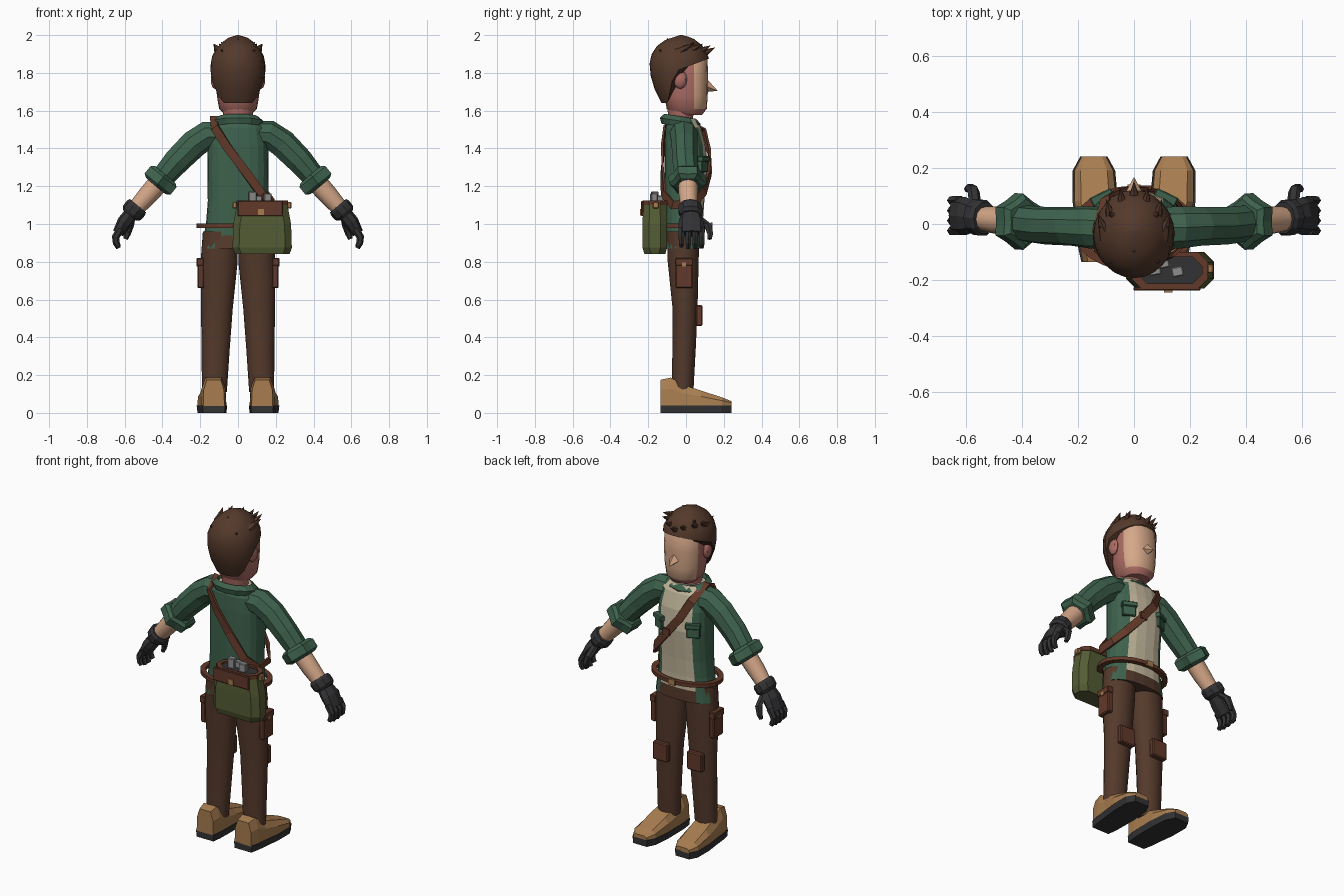
import bpy, bmesh, math
from mathutils import Vector, Matrix

if "Cube" in bpy.data.objects:
    bpy.data.objects.remove(bpy.data.objects["Cube"])


def material(name, rgb):
    lin = [((c / 255 + 0.055) / 1.055) ** 2.4 for c in rgb] + [1]
    m = bpy.data.materials.new(name)
    m.use_nodes = True
    m.diffuse_color = lin
    node = m.node_tree.nodes["Principled BSDF"]
    node.inputs["Base Color"].default_value = lin
    node.inputs["Roughness"].default_value = 0.8
    return m


GREEN = material("jacket green", (62, 98, 77))
BROWN = material("dark brown", (84, 57, 43))
LEATHER = material("leather brown", (98, 57, 41))
OLIVE = material("bag olive", (84, 92, 52))
TAN = material("shoe tan", (168, 125, 80))
BLACK = material("charcoal", (50, 50, 52))
SKIN = material("light skin", (214, 168, 137))
RUDDY = material("ruddy skin", (172, 108, 100))
SHIRT = material("shirt beige", (198, 186, 158))
GREY = material("tool grey", (140, 142, 140))


def finish(name, bm, mats, smooth=False, rule=None):
    """Turn a bmesh into an object; rule gives a material index from a face centre."""
    bmesh.ops.recalc_face_normals(bm, faces=bm.faces)
    if rule:
        for f in bm.faces:
            f.material_index = rule(f.calc_center_median())
    me = bpy.data.meshes.new(name)
    bm.to_mesh(me)
    bm.free()
    ob = bpy.data.objects.new(name, me)
    bpy.context.collection.objects.link(ob)
    for m in mats:
        me.materials.append(m)
    if smooth:
        bpy.ops.object.select_all(action='DESELECT')
        ob.select_set(True)
        bpy.context.view_layer.objects.active = ob
        bpy.ops.object.shade_smooth_by_angle(angle=math.radians(40))
    return ob


def skin(name, rings, mats, closed=False, **kw):
    """Bridge rings of points, capping the ends unless closed into a loop."""
    bm = bmesh.new()
    vs = [[bm.verts.new(p) for p in r] for r in rings]
    n = len(vs[0])
    pairs = list(zip(vs, vs[1:])) + ([(vs[-1], vs[0])] if closed else [])
    for a, b in pairs:
        for i in range(n):
            j = (i + 1) % n
            bm.faces.new((a[i], a[j], b[j], b[i]))
    if not closed:
        bm.faces.new(vs[0])
        bm.faces.new(vs[-1])
    return finish(name, bm, mats, **kw)


def oval(c, u, v, ru, rv, sides, power=2.0, jag=0.0):
    pts = []
    for i in range(sides):
        a = math.tau * i / sides
        k = 1 + jag * (1 if i % 2 else -1)
        cu, cv = [math.copysign(abs(t) ** (2 / power), t) for t in (math.cos(a), math.sin(a))]
        pts.append(Vector(c) + k * (u * ru * cu + v * rv * cv))
    return pts


X, Y, Z = Vector((1, 0, 0)), Vector((0, 1, 0)), Vector((0, 0, 1))


def stack(name, rows, mats, sides, power=2.0, **kw):
    """Horizontal ovals; each row is x, y, z, half width, half depth."""
    return skin(name, [oval(r[:3], X, Y, r[3], r[4], sides, power) for r in rows], mats, **kw)


def limb(name, s, rows, mats, sides, jag=0.0, **kw):
    """Ovals square to a path, mirrored by s; row is x, y, z, thickness, depth."""
    ps = [Vector((s * r[0], r[1], r[2])) for r in rows]
    rings = []
    for i, r in enumerate(rows):
        t = ps[min(i + 1, len(ps) - 1)] - ps[max(i - 1, 0)]
        rings.append(oval(ps[i], t.cross(Y).normalized(), Y, r[3], r[4], sides, 2, jag))
    return skin(name, rings, mats, **kw)


def box(name, c, size, mat, bevel=0.0, turn=0.0):
    bm = bmesh.new()
    m = Matrix.Translation(c) @ Matrix.Rotation(turn, 4, 'Z') @ Matrix.Diagonal((*size, 1))
    bmesh.ops.create_cube(bm, size=1, matrix=m)
    if bevel:
        bmesh.ops.bevel(bm, geom=bm.edges[:], offset=bevel, segments=1, affect='EDGES')
    return finish(name, bm, [mat])


def spike(name, base, tip, r, mat, sides=6):
    base, d = Vector(base), Vector(tip) - Vector(base)
    bm = bmesh.new()
    m = Matrix.Translation(base + d / 2) @ d.to_track_quat('Z', 'Y').to_matrix().to_4x4()
    bmesh.ops.create_cone(bm, cap_ends=True, segments=sides, radius1=r, radius2=0,
                          depth=d.length, matrix=m)
    return finish(name, bm, [mat])


# Torso: jacket with open shirt front, trousers showing under the split hem
def torso_rule(c):
    if c.z < 0.94:
        return 2 if abs(c.x) < 0.1 else 0
    return 1 if c.z > 1.55 or (c.y > 0.03 and abs(c.x) < 0.1) else 0


stack("jacket", [(0, -.012, .87, .19, .105), (0, -.01, .94, .18, .1), (0, -.01, 1.02, .168, .1),
                 (0, -.008, 1.12, .16, .105), (0, 0, 1.3, .162, .115), (0, -.005, 1.42, .16, .11),
                 (0, -.015, 1.51, .145, .095), (0, -.02, 1.555, .1, .075)],
      [GREEN, SHIRT, BROWN], 20, 2.5, rule=torso_rule)

# Collar: sloping flared band
rim = [(.125, .1, 1.515), (.135, .108, 1.545), (.105, .085, 1.57), (.09, .075, 1.53)]
rings = [oval((0, -.03, z), X, Y, rx, ry, 12) for rx, ry, z in rim]
for ring in rings:
    for p in ring:
        p.z -= 0.16 * (p.y + 0.03)
skin("collar", rings, [GREEN], closed=True)

# Neck and head
stack("neck", [(0, -.025, 1.5, .07, .06), (0, -.03, 1.64, .085, .075)], [RUDDY], 14, smooth=True)
stack("head", [(0, .01, 1.578, .07, .075), (0, .004, 1.61, .1, .106), (0, 0, 1.68, .112, .115),
               (0, 0, 1.78, .118, .117), (0, 0, 1.87, .112, .114), (0, 0, 1.93, .08, .08)],
      [RUDDY, SKIN], 20, 2.3, smooth=True,
      rule=lambda c: 1 if c.y > .035 and c.z > 1.6 else 0)
spike("nose", (0, .09, 1.735), (0, .168, 1.705), .042, SKIN, 4)

# Hair cap whose lower rim climbs from the nape to the brow
PROFILE = [(1.64, -.03, .105, .1), (1.72, -.035, .136, .135), (1.8, -.038, .147, .153),
           (1.88, -.036, .142, .158), (1.94, -.032, .108, .125), (1.985, -.03, .055, .065),
           (2.0, -.025, .006, .006)]


def profile_at(z):
    for a, b in zip(PROFILE, PROFILE[1:]):
        if z <= b[0] + 1e-6:
            t = (z - a[0]) / (b[0] - a[0])
            return [p + (q - p) * t for p, q in zip(a, b)]
    return PROFILE[-1]


def hair_ring(k, sides=24):
    pts = []
    for i in range(sides):
        a = math.tau * i / sides
        s = math.sin(a)
        low = 1.64 if s < -.6 else 1.64 + (s + .6) * .34 if s < -.1 else 1.81 + (s + .1) * .06
        z, cy, rx, ry = profile_at(low + (2.0 - low) * k)
        pts.append(Vector((rx * math.cos(a), cy + ry * s, z)))
    return pts


skin("hair", [hair_ring(k) for k in (0, .2, .4, .58, .72, .84, .93, 1)], [BROWN], smooth=True)

# Hair spikes: fringe tufts, then small tufts scattered on the crown
for x, y, z in [(0, .155, 1.935), (.05, .13, 1.945), (.1, .09, 1.955), (.13, .04, 1.955)]:
    for s in ((1, -1) if x else (1,)):
        spike("fringe_spike", (s * x * .75, y - .085, z - .045), (s * x, y, z), .03, BROWN)
for x, y, z in [(.09, .04, 1.965), (.125, -.01, 1.945), (.09, -.14, 1.925), (0, -.1, 1.985)]:
    for s in ((1, -1) if x else (1,)):
        spike("crown_spike", (s * x * .75, y * .8 - .006, z - .03), (s * x, y, z), .02, BROWN)

# Paired parts; the figure faces +y, so its own left lies at -x
for s, side in ((-1, "left"), (1, "right")):
    bm = bmesh.new()
    bmesh.ops.create_uvsphere(bm, u_segments=8, v_segments=6, radius=1,
                              matrix=Matrix.Translation((s * .122, -.03, 1.765))
                              @ Matrix.Diagonal((.022, .036, .05, 1)))
    finish("ear_" + side, bm, [RUDDY], smooth=True)

    # Sleeve, rolled cuff and forearm
    limb("sleeve_" + side, s, [(.07, -.015, 1.475, .07, .075), (.165, -.012, 1.472, .077, .076),
                               (.235, -.008, 1.425, .077, .07), (.325, -.006, 1.335, .072, .068),
                               (.42, .005, 1.225, .06, .065)], [GREEN], 9)
    limb("cuff_" + side, s, [(.385, .008, 1.262, .075, .075), (.395, .008, 1.25, .094, .092),
                             (.425, .01, 1.212, .094, .092), (.435, .01, 1.2, .07, .07)],
         [GREEN], 12, jag=.09)
    limb("forearm_" + side, s, [(.4, .01, 1.24, .056, .054), (.48, .012, 1.15, .052, .05),
                                (.56, .02, 1.06, .042, .042)], [SKIN], 12, smooth=True)

    # Glove with four fingers and a thumb
    limb("glove_cuff_" + side, s, [(.53, .022, 1.097, .055, .058), (.54, .022, 1.085, .062, .066),
                                   (.562, .025, 1.058, .06, .066), (.572, .025, 1.045, .045, .055)],
         [BLACK], 10)
    limb("palm_" + side, s, [(.56, .025, 1.06, .038, .05), (.6, .028, 1.01, .04, .068),
                             (.635, .03, .95, .03, .068)], [BLACK], 8)
    for i in range(4):
        y, drop = -.024 + .036 * i, (.01, 0, 0, .008)[i]
        limb("finger_" + side, s, [(.622, y, .975, .021, .018), (.648, y, .93, .02, .017),
                                   (.645, y, .9, .018, .016), (.632, y, .872 + drop, .013, .012)],
             [BLACK], 6)
    limb("thumb_" + side, s, [(.565, .06, 1.04, .022, .025), (.572, .115, .995, .022, .024),
                              (.585, .128, .95, .018, .017), (.595, .125, .92, .012, .012)],
         [BLACK], 6)

    # Trouser leg with side and knee pouches
    stack("trouser_leg_" + side, [(s * x, y, z, rx, ry) for x, y, z, rx, ry in
                                  [(.125, -.018, .11, .066, .058), (.118, -.01, .35, .075, .063),
                                   (.112, -.005, .55, .084, .067), (.1, -.015, .8, .098, .083),
                                   (.093, -.015, .96, .093, .088)]], [BROWN], 18, smooth=True)
    box("thigh_pouch_" + side, (s * .197, -.01, .74), (.034, .09, .16), LEATHER, .006)
    box("thigh_pouch_flap_" + side, (s * .2, -.01, .8), (.038, .096, .04), LEATHER, .004)
    box("thigh_pouch_tab_" + side, (s * .217, -.01, .785), (.008, .02, .02), TAN)
    box("knee_pouch_" + side, (s * .115, .07, .515), (.1, .034, .11), LEATHER, .006)

    # Shoe: upper and sole share an outline along y; row is y, x, half width, top
    upper, sole = [], []
    for y, x, w, top in [(-.135, .128, .056, .175), (-.08, .13, .066, .187), (-.02, .132, .07, .15),
                         (.08, .138, .077, .118), (.19, .143, .072, .082), (.24, .143, .045, .062)]:
        mid = .04 + (top - .04) * .6
        at = lambda dx, z: Vector((s * (x + dx), y, z))
        upper.append([at(-w, .036), at(w, .036), at(w * .96, mid), at(w * .66, top),
                      at(-w * .66, top), at(-w * .96, mid)])
        w += .004
        sole.append([at(-w * .94, 0), at(w * .94, 0), at(w, .04), at(-w, .04)])
    skin("shoe_" + side, upper, [TAN])
    skin("sole_" + side, sole, [BLACK])

    # Jacket chest pocket with flap
    box("chest_pocket_" + side, (s * .112, .088, 1.31), (.075, .03, .07), GREEN, .004, -s * .45)
    box("chest_flap_" + side, (s * .113, .094, 1.345), (.085, .036, .03), GREEN, .004, -s * .45)

# Belt: flat ring standing off the hips, with a buckle
skin("belt", [oval((0, -.015, z), X, Y, rx, ry, 24) for rx, ry, z in
              [(.188, .125, .98), (.22, .152, .98), (.22, .152, 1.002), (.188, .125, 1.002)]],
     [LEATHER], closed=True)
box("belt_buckle", (0, .135, .991), (.045, .012, .034), TAN)

# Shoulder strap: a closed ribbon around the torso
path = [Vector(p) for p in [(-.125, -.02, 1.565), (-.122, -.105, 1.51), (-.06, -.122, 1.41),
                            (.03, -.126, 1.29), (.125, -.12, 1.16), (.185, -.07, 1.1),
                            (.185, .04, 1.11), (.135, .094, 1.17), (.05, .126, 1.27),
                            (-.04, .124, 1.38), (-.1, .093, 1.49)]]
ribbon = []
for i, p in enumerate(path):
    t = (path[(i + 1) % len(path)] - path[i - 1]).normalized()
    n = Vector((p.x * .5, p.y, 0)) if i else Z
    w = t.cross(n).normalized() * .023
    n = w.cross(t).normalized() * .006
    ribbon.append([p - w - n, p + w - n, p + w + n, p - w + n])
skin("shoulder_strap", ribbon, [LEATHER], closed=True)
box("strap_buckle", (.04, .13, 1.285), (.045, .014, .04), LEATHER)


# Satchel: chamfered body, rim, dark opening, flap, buckles and tools
def chamfered(hx, hy, z, c=.035):
    return [Vector((.128 + x, -.165 + y, z)) for x, y in
            [(hx, hy - c), (hx - c, hy), (c - hx, hy), (-hx, hy - c),
             (-hx, c - hy), (c - hx, -hy), (hx - c, -hy), (hx, c - hy)]]


skin("satchel", [chamfered(.145, .055, .84), chamfered(.157, .065, .875), chamfered(.153, .065, 1.0),
                 chamfered(.132, .062, 1.11)], [OLIVE])
skin("satchel_rim", [chamfered(.13, .06, 1.1), chamfered(.136, .066, 1.1), chamfered(.136, .066, 1.125),
                     chamfered(.115, .048, 1.125), chamfered(.115, .048, 1.1)], [LEATHER], closed=True)
skin("satchel_opening", [chamfered(.116, .05, 1.108), chamfered(.116, .05, 1.115)], [BLACK])
box("satchel_flap", (.118, -.231, 1.082), (.24, .014, .08), LEATHER, .004)
box("satchel_buckle", (.122, -.239, 1.062), (.03, .01, .034), TAN)
for x in (-.018, .272):
    box("satchel_ring", (x, -.16, 1.1), (.022, .03, .034), TAN, .004)
for x, y, top in [(.075, -.165, 1.172), (.105, -.14, 1.15), (.155, -.17, 1.162)]:
    box("tool", (x, y, top - .04), (.042, .035, .08), GREY, .004, .2)
